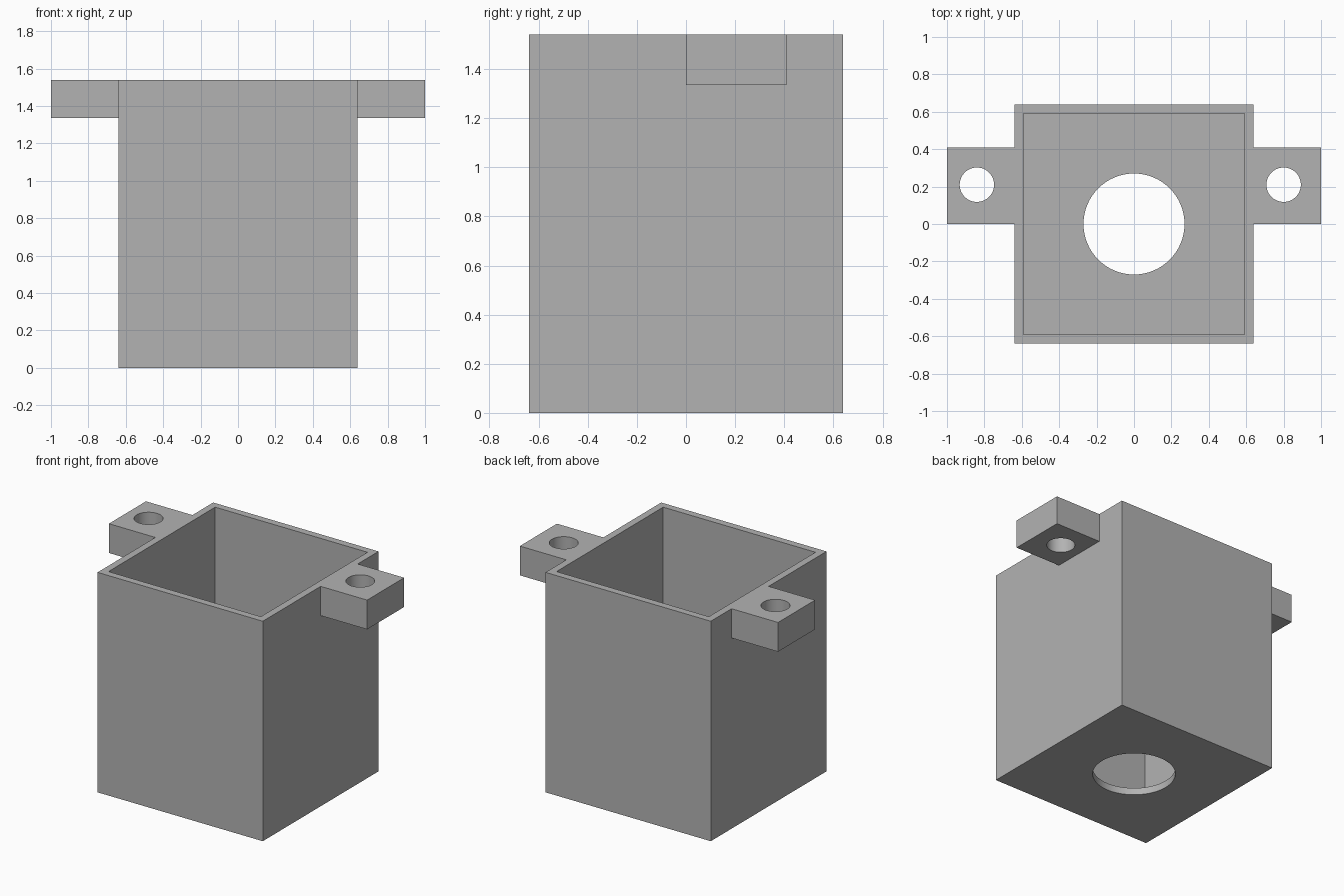
import bpy

if "Cube" in bpy.data.objects:
    bpy.data.objects.remove(bpy.data.objects["Cube"], do_unlink=True)

HEIGHT, HALF, WALL = 1.54, 0.64, 0.05

grey = bpy.data.materials.new("plain_grey")
grey.use_nodes = True
colour = (0.45, 0.45, 0.45, 1)
grey.diffuse_color = colour
grey.node_tree.nodes["Principled BSDF"].inputs["Base Color"].default_value = colour


def box(name, low, high):
    """Box between two opposite corners."""
    centre = [(a + b) / 2 for a, b in zip(low, high)]
    bpy.ops.mesh.primitive_cube_add(size=1, location=centre)
    obj = bpy.context.object
    obj.name = name
    obj.scale = [b - a for a, b in zip(low, high)]
    bpy.ops.object.transform_apply(location=True, rotation=False, scale=True)
    obj.data.materials.append(grey)
    return obj


def drill(name, x, y, z, radius):
    """Upright cylinder used to cut a through hole."""
    bpy.ops.mesh.primitive_cylinder_add(vertices=64, radius=radius, depth=0.5,
                                        location=(x, y, z))
    obj = bpy.context.object
    obj.name = name
    obj.data.materials.append(grey)
    return obj


def combine(target, other, operation):
    """Apply a boolean and discard the helper."""
    mod = target.modifiers.new(other.name, "BOOLEAN")
    mod.operation, mod.solver, mod.object = operation, "EXACT", other
    bpy.context.view_layer.objects.active = target
    bpy.ops.object.modifier_apply(modifier=mod.name)
    bpy.data.objects.remove(other, do_unlink=True)


# Square housing with a mounting lug on each side
housing = box("housing", (-HALF, -HALF, 0), (HALF, HALF, HEIGHT))
for name, x0, x1 in (("right_lug", -1, -0.62), ("left_lug", 0.62, 1)):
    combine(housing, box(name, (x0, 0, 1.335), (x1, 0.41, HEIGHT)), "UNION")

# Open cavity leaving thin walls and a thin floor
inner = HALF - WALL
combine(housing, box("cavity", (-inner, -inner, WALL), (inner, inner, HEIGHT + 0.2)),
        "DIFFERENCE")

# Round opening in the floor and a bolt hole in each lug
combine(housing, drill("floor_hole", 0, 0, 0, 0.27), "DIFFERENCE")
for name, x in (("right_bolt_hole", -0.84), ("left_bolt_hole", 0.80)):
    combine(housing, drill(name, x, 0.21, 1.44, 0.092), "DIFFERENCE")

# Smooth bores, crisp box edges
bpy.ops.object.select_all(action="DESELECT")
housing.select_set(True)
bpy.context.view_layer.objects.active = housing
bpy.ops.object.shade_smooth_by_angle()
